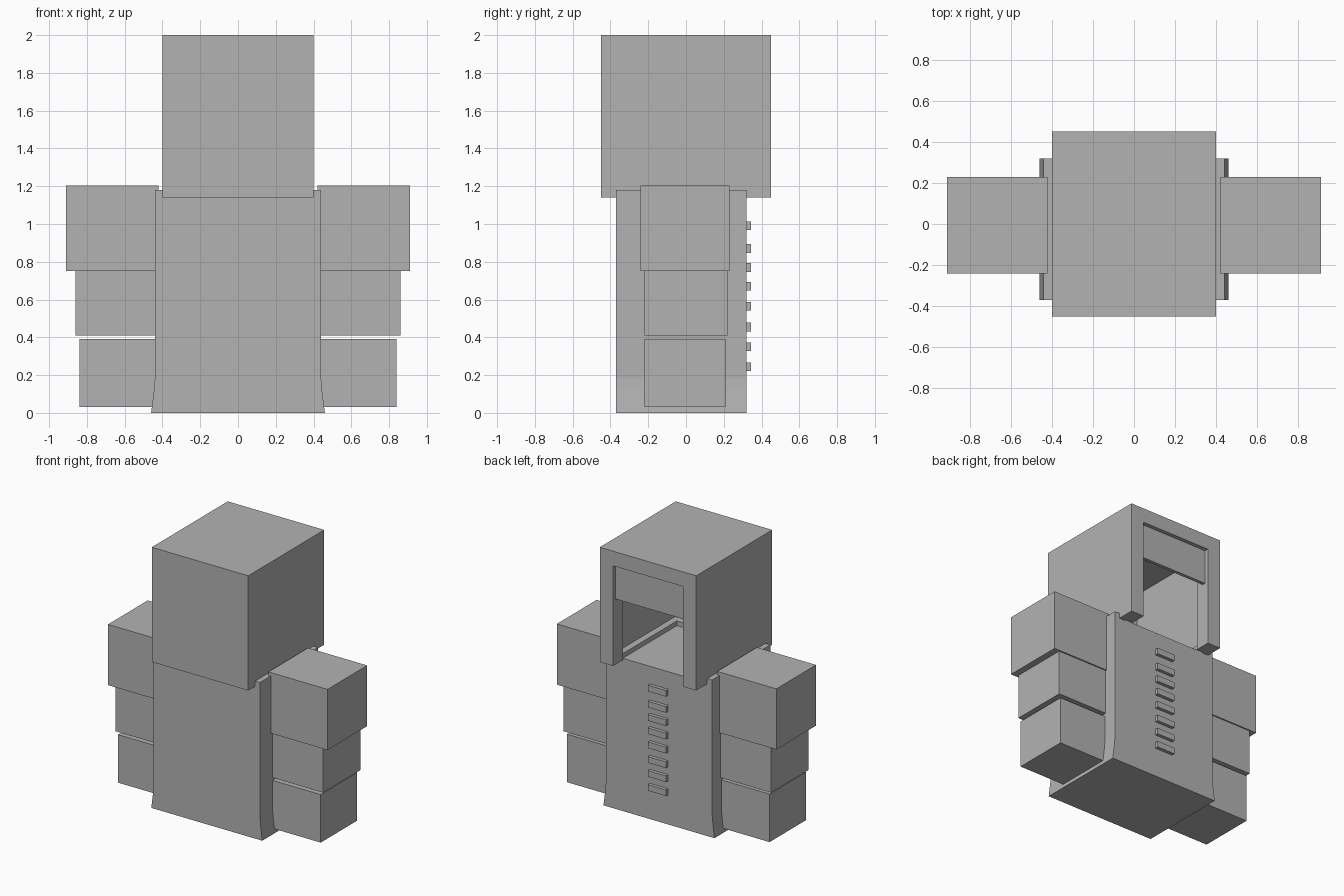
import bpy, bmesh

cube = bpy.data.objects.get("Cube")
if cube:
    bpy.data.objects.remove(cube, do_unlink=True)

grey = bpy.data.materials.new("light_grey")
grey.use_nodes = True
colour = (0.45, 0.45, 0.45, 1)
grey.diffuse_color = colour
grey.node_tree.nodes["Principled BSDF"].inputs["Base Color"].default_value = colour


def finish(name, bm):
    bmesh.ops.recalc_face_normals(bm, faces=bm.faces)
    mesh = bpy.data.meshes.new(name)
    bm.to_mesh(mesh)
    bm.free()
    mesh.materials.append(grey)
    obj = bpy.data.objects.new(name, mesh)
    bpy.context.collection.objects.link(obj)
    return obj


def box(name, x, y, z):
    bm = bmesh.new()
    bmesh.ops.create_cube(bm, size=1)
    for v in bm.verts:
        v.co = [r[0] if c < 0 else r[1] for c, r in zip(v.co, (x, y, z))]
    return finish(name, bm)


def cut(target, name, x, y, z):
    cutter = box(name, x, y, z)
    cutter.hide_render = True
    mod = target.modifiers.new(name, "BOOLEAN")
    mod.operation = "DIFFERENCE"
    mod.solver = "EXACT"
    mod.object = cutter
    bpy.context.view_layer.objects.active = target
    bpy.ops.object.modifier_apply(modifier=name)
    bpy.data.objects.remove(cutter, do_unlink=True)


# Body: side profile flared at the foot, extruded from front to back
half = [(0.46, 0), (0.445, 0.12), (0.44, 0.18), (0.44, 1.18)]
outline = half + [(-x, z) for x, z in reversed(half)]
bm = bmesh.new()
face = bm.faces.new([bm.verts.new((x, -0.37, z)) for x, z in outline])
ext = bmesh.ops.extrude_face_region(bm, geom=[face])
moved = [g for g in ext["geom"] if isinstance(g, bmesh.types.BMVert)]
bmesh.ops.translate(bm, verts=moved, vec=(0, 0.69, 0))
body = finish("body", bm)
# Shallow recess in the body's top, open at the back
cut(body, "top_recess", (-0.3, 0.3), (-0.32, 0.5), (1.145, 1.3))

# Hollow head, open below and through a window at the back
head = box("head", (-0.4, 0.4), (-0.45, 0.45), (1.14, 2))
cut(head, "head_cavity", (-0.35, 0.35), (-0.385, 0.33), (1, 1.915))
cut(head, "back_opening", (-0.29, 0.29), (0.2, 0.6), (1, 1.89))
# Recessed panel across the top of the opening
box("back_panel", (-0.3, 0.3), (0.395, 0.42), (1.63, 1.895))

# Arms: three stacked blocks on each side
segments = [
    ("upper_arm", (0.42, 0.91), (-0.24, 0.23), (0.75, 1.205)),
    ("middle_arm", (0.42, 0.86), (-0.22, 0.22), (0.41, 0.75)),
    ("lower_arm", (0.42, 0.84), (-0.22, 0.21), (0.03, 0.39)),
]
for name, x, y, z in segments:
    box("left_" + name, x, y, z)
    box("right_" + name, (-x[1], -x[0]), y, z)

# Spine ridges down the back
for i, z in enumerate((0.245, 0.35, 0.455, 0.565, 0.67, 0.77, 0.87, 0.99)):
    box(f"spine_ridge_{i + 1}", (-0.075, 0.075), (0.3, 0.345), (z - 0.023, z + 0.023))
